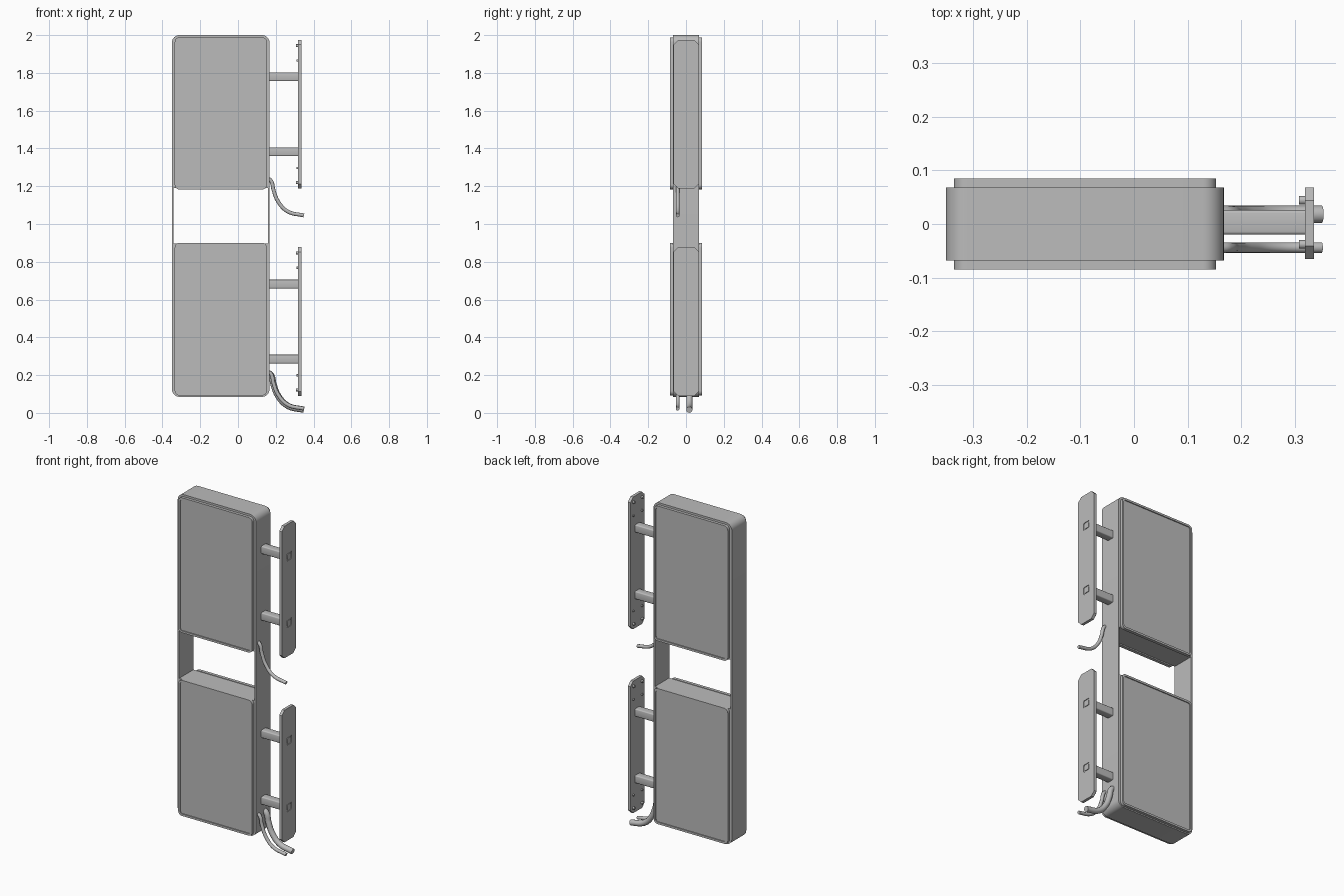
import bpy, bmesh, math
from mathutils import Vector

cube = bpy.data.objects.get("Cube")
if cube:
    bpy.data.objects.remove(cube, do_unlink=True)

grey = bpy.data.materials.new("neutral_grey")
grey.use_nodes = True
grey.diffuse_color = (0.5, 0.5, 0.5, 1)
grey.node_tree.nodes["Principled BSDF"].inputs["Base Color"].default_value = (0.5, 0.5, 0.5, 1)


def finish(obj):
    """Turn a curve into a clean, welded mesh with sharp edges kept."""
    bpy.context.collection.objects.link(obj)
    bpy.ops.object.select_all(action='DESELECT')
    obj.select_set(True)
    bpy.context.view_layer.objects.active = obj
    bpy.ops.object.convert(target='MESH')
    obj = bpy.context.view_layer.objects.active
    bm = bmesh.new()
    bm.from_mesh(obj.data)
    bmesh.ops.remove_doubles(bm, verts=bm.verts, dist=0.0001)
    bmesh.ops.recalc_face_normals(bm, faces=bm.faces)
    bm.to_mesh(obj.data)
    bm.free()
    obj.data.materials.clear()
    obj.data.materials.append(grey)
    bpy.ops.object.shade_smooth_by_angle(angle=math.radians(35))
    return obj


def rounded(u0, u1, v0, v1, r=0.0, steps=8):
    """Rectangle outline; one step gives chamfers, more give round corners."""
    if r == 0:
        return [(u0, v0), (u1, v0), (u1, v1), (u0, v1)]
    corners = [(u1 - r, v1 - r), (u0 + r, v1 - r), (u0 + r, v0 + r), (u1 - r, v0 + r)]
    pts = []
    for k, (cu, cv) in enumerate(corners):
        for i in range(steps + 1):
            a = (k + i / steps) * math.pi / 2
            pts.append((cu + r * math.cos(a), cv + r * math.sin(a)))
    return pts


def slab(name, loops, lo, hi, axis):
    """Extrude outlines (first is outer, others are holes) along x or y."""
    cu = bpy.data.curves.new(name, 'CURVE')
    cu.dimensions = '2D'
    cu.fill_mode = 'BOTH'
    cu.extrude = (hi - lo) / 2
    for loop in loops:
        s = cu.splines.new('POLY')
        s.points.add(len(loop) - 1)
        for p, (u, v) in zip(s.points, loop):
            p.co = (u, v, 0, 1)
        s.use_cyclic_u = True
    obj = bpy.data.objects.new(name, cu)
    mid = (lo + hi) / 2
    if axis == 'y':
        obj.rotation_euler = (math.pi / 2, 0, 0)
        obj.location = (0, mid, 0)
    else:
        obj.rotation_euler = (math.pi / 2, 0, math.pi / 2)
        obj.location = (mid, 0, 0)
    return finish(obj)


def cable(name, y, drop, radius):
    """Hanging cable leaving the side of the housing."""
    path = [(0.155, 0.197), (0.174, 0.185), (0.188, 0.135), (0.212, 0.075),
            (0.262, 0.022), (0.349, 0.0)]
    cu = bpy.data.curves.new(name, 'CURVE')
    cu.dimensions = '3D'
    cu.bevel_depth = radius
    cu.bevel_resolution = 4
    cu.use_fill_caps = True
    s = cu.splines.new('BEZIER')
    s.bezier_points.add(len(path) - 1)
    for p, (x, z) in zip(s.bezier_points, path):
        p.co = Vector((x, y, z + drop))
        p.handle_left_type = p.handle_right_type = 'AUTO'
    return finish(bpy.data.objects.new(name, cu))


# Housing with an open window between the two display boxes
slab("housing", [rounded(-0.35, 0.167, 0.085, 2.0, 0.04),
                 rounded(-0.341, 0.158, 0.897, 1.19)], -0.068, 0.068, 'y')

# Rims and panels on both faces of each display box
for level, z0, z1 in (("lower", 0.092, 0.9), ("upper", 1.183, 1.988)):
    for side, s in (("front", -1), ("back", 1)):
        lo, hi = sorted((s * 0.066, s * 0.085))
        outer = rounded(-0.335, 0.153, z0, z1, 0.025)
        inner = rounded(-0.323, 0.141, z0 + 0.012, z1 - 0.012, 0.014)
        slab(f"{level}_{side}_rim", [outer, inner], lo, hi, 'y')
        lo, hi = sorted((s * 0.066, s * 0.079))
        slab(f"{level}_{side}_panel", [inner], lo, hi, 'y')

# Wall brackets: plate, two square arms and bolts for each box
for level, base in (("lower", 0.09), ("upper", 1.187)):
    arms = [base + 0.195, base + 0.592]
    yc = 0.003
    holes = [rounded(yc - 0.023, yc + 0.023, z - 0.023, z + 0.023, 0.006, 3) for z in arms]
    slab(f"{level}_wall_plate", [rounded(-0.065, 0.068, base, base + 0.787, 0.024, 1)] + holes,
         0.318, 0.335, 'x')
    for i, z in enumerate(arms):
        slab(f"{level}_arm_{i + 1}", [holes[i]], 0.16, 0.331, 'x')
        slab(f"{level}_arm_plug_{i + 1}",
             [rounded(yc - 0.016, yc + 0.016, z - 0.016, z + 0.016, 0.003, 2)], 0.33, 0.335, 'x')
    for i, dz in enumerate((0.032, 0.109, 0.678, 0.757)):
        length, r = (0.012, 0.008) if i in (0, 3) else (0.008, 0.006)
        for j, y in enumerate((yc - 0.041, yc + 0.041)):
            z = base + dz
            slab(f"{level}_bolt_{i + 1}_{j + 1}",
                 [rounded(y - r, y + r, z - r, z + r, r * 0.999, 3)], 0.319 - length, 0.32, 'x')

# Cables
cable("upper_cable", -0.044, 1.045, 0.010)
cable("lower_thin_cable", -0.044, 0.022, 0.010)
cable("lower_thick_cable", 0.018, 0.0165, 0.0165)
